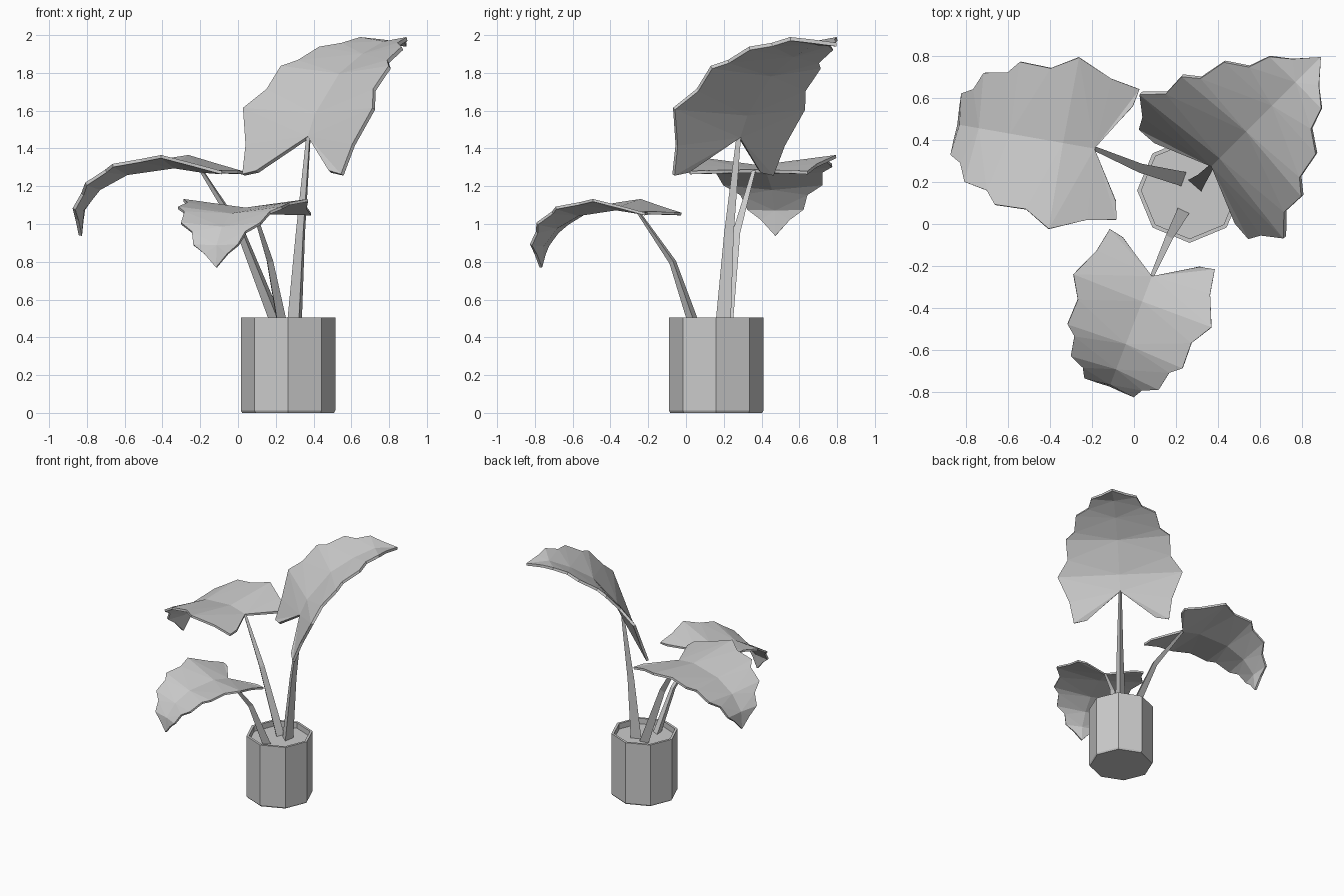
import bpy, bmesh, math
from mathutils import Vector

cube = bpy.data.objects.get("Cube")
if cube:
    bpy.data.objects.remove(cube, do_unlink=True)

grey = bpy.data.materials.new("plain grey")
grey.use_nodes = True
grey.diffuse_color = (0.6, 0.6, 0.6, 1)
grey.node_tree.nodes["Principled BSDF"].inputs["Base Color"].default_value = (0.6, 0.6, 0.6, 1)


def finish(name, bm):
    """Turn a bmesh into a flat-shaded object."""
    bmesh.ops.recalc_face_normals(bm, faces=bm.faces)
    mesh = bpy.data.meshes.new(name)
    bm.to_mesh(mesh)
    bm.free()
    mesh.materials.append(grey)
    obj = bpy.data.objects.new(name, mesh)
    bpy.context.collection.objects.link(obj)
    return obj


def loft(name, rings):
    """Skin a list of equal point rings and cap both ends."""
    bm = bmesh.new()
    loops = [[bm.verts.new(p) for p in ring] for ring in rings]
    n = len(loops[0])
    for a, b in zip(loops, loops[1:]):
        for i in range(n):
            j = (i + 1) % n
            bm.faces.new((a[i], a[j], b[j], b[i]))
    bm.faces.new(loops[0])
    bm.faces.new(loops[-1])
    return finish(name, bm)


def octagon(radius, z):
    return [Vector((0.265 + radius * math.cos(math.tau * i / 8),
                    0.16 + radius * math.sin(math.tau * i / 8), z)) for i in range(8)]


def stem(name, path, radius):
    """Three-sided tapering stalk."""
    points = [Vector(p) for p in path]
    rings = []
    for k, p in enumerate(points):
        along = (points[min(k + 1, len(points) - 1)] - points[max(k - 1, 0)]).normalized()
        out = Vector((points[-1].x - points[0].x, points[-1].y - points[0].y, 0))
        out = (out - along * out.dot(along)).normalized()
        side = along.cross(out)
        r = radius * (1, 0.62, 0.3)[k]
        rings.append([p + r * (out * math.cos(a) + side * math.sin(a))
                      for a in (0, math.tau / 3, 2 * math.tau / 3)])
    return loft(name, rings)


# Half outline: (position along the bend, half width), from lobe to near the tip
OUTLINE = [(0.05, 0.27), (0, 0.37), (0.45, 0.4), (1, 0.486), (1.45, 0.4), (2, 0.405),
           (2.3, 0.335), (3, 0.31), (3.4, 0.21), (4, 0.175), (4.4, 0.09)]
DROOPING = [(-0.19, -0.01), (0.172, 0.09), (0.49, 0.035), (0.675, -0.08),
            (0.775, -0.235), (0.765, -0.4)]
UPRIGHT = [(-0.12, -0.2), (0, 0.15), (0.2, 0.37), (0.39, 0.47), (0.56, 0.52), (0.73, 0.49)]


def leaf(name, base, azimuth, scale, bend):
    """Heart-shaped leaf with a sunken midrib and pleated side veins."""
    bm = bmesh.new()
    a = math.radians(azimuth)
    forward = Vector((math.cos(a), math.sin(a), 0))
    side = Vector((-math.sin(a), math.cos(a), 0))
    curve = [Vector(p) for p in bend]

    def vert(uz, v=0):
        return bm.verts.new(Vector(base) + scale * (forward * uz.x + side * v + Vector((0, 0, uz.y))))

    def at(t):
        i = min(int(t), 4)
        return curve[i].lerp(curve[i + 1], t - i)

    # Midrib sits below the edges, in proportion to the local width
    rib = [vert(Vector((0, 0)))]
    for i in range(1, 5):
        d = (curve[i + 1] - curve[i - 1]).normalized()
        rib.append(vert(curve[i] + Vector((d.y, -d.x)) * 0.13 * OUTLINE[2 * i + 1][1]))
    tip = vert(curve[5])
    for sign in (1, -1):
        edge = [vert(at(t), sign * w) for t, w in OUTLINE] + [tip]
        for i in range(3):
            bm.faces.new((rib[0], edge[i], edge[i + 1]))
        bm.faces.new((rib[0], edge[3], rib[1]))
        for i in range(1, 5):
            bm.faces.new((rib[i], edge[2 * i + 1], edge[2 * i + 2]))
            if i < 4:
                bm.faces.new((rib[i], edge[2 * i + 2], rib[i + 1]))
                bm.faces.new((rib[i + 1], edge[2 * i + 2], edge[2 * i + 3]))
        bm.faces.new((rib[4], edge[10], tip))
    obj = finish(name, bm)
    thick = obj.modifiers.new("thickness", "SOLIDIFY")
    thick.thickness = 0.02 * scale
    thick.offset = 0
    return obj


# Pot with a thin lip, closed by the soil surface
loft("pot", [octagon(0.243, 0), octagon(0.25, 0.012), octagon(0.25, 0.505),
             octagon(0.23, 0.505), octagon(0.23, 0.46)])

# Stalks and leaves
plants = [
    ("left", 170, 0.855, DROOPING, [(0.22, 0.22, 0.45), (0.02, 0.27, 0.95), (-0.19, 0.36, 1.28)]),
    ("front", 249, 0.726, DROOPING, [(0.23, 0.05, 0.45), (0.165, -0.07, 0.8), (0.085, -0.25, 1.06)]),
    ("tall", 45, 1.0, UPRIGHT, [(0.305, 0.2, 0.45), (0.335, 0.23, 0.95), (0.375, 0.28, 1.46)]),
]
for label, azimuth, scale, bend, path in plants:
    stem(label + "_stem", path, 0.048 * scale)
    leaf(label + "_leaf", path[-1], azimuth, scale, bend)
